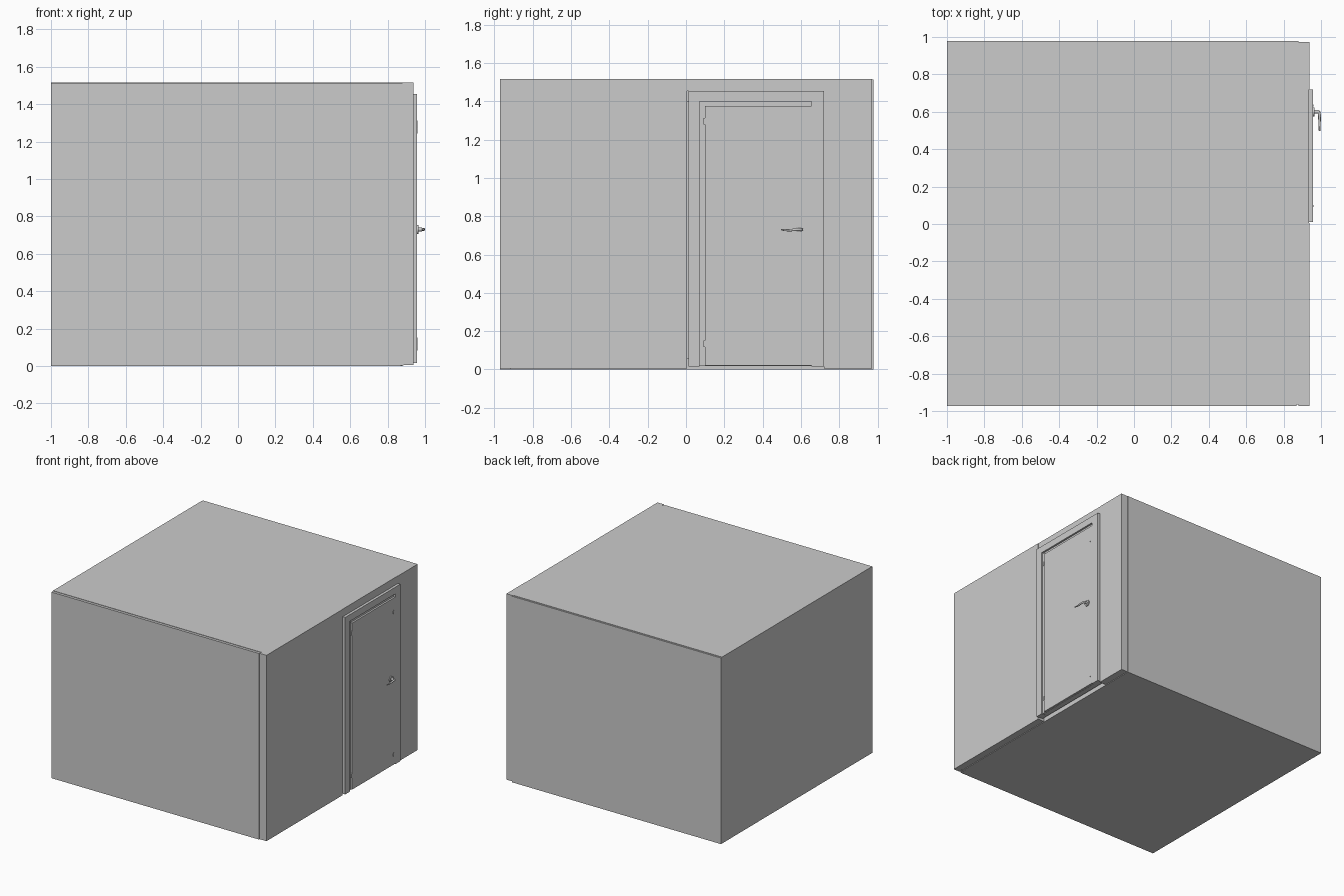
import bpy, bmesh, math
from mathutils import Vector

if "Cube" in bpy.data.objects:
    bpy.data.objects.remove(bpy.data.objects["Cube"])

def material(name, v):
    m = bpy.data.materials.new(name)
    m.diffuse_color = (v, v, v, 1)
    m.use_nodes = True
    m.node_tree.nodes["Principled BSDF"].inputs["Base Color"].default_value = m.diffuse_color
    return m

GREY = material("panel grey", 0.6)

def finish(name, bm):
    bmesh.ops.recalc_face_normals(bm, faces=bm.faces)
    me = bpy.data.meshes.new(name)
    bm.to_mesh(me)
    bm.free()
    me.materials.append(GREY)
    ob = bpy.data.objects.new(name, me)
    bpy.context.collection.objects.link(ob)
    return ob

def box(name, x, y, z):
    bm = bmesh.new()
    bmesh.ops.create_cube(bm, size=1)
    for v in bm.verts:
        v.co = Vector([(r[0] + r[1]) / 2 + c * (r[1] - r[0]) for c, r in zip(v.co, (x, y, z))])
    return finish(name, bm)

def disc(name, x, y, z, ry, rz, n=20):
    # Elliptic cylinder lying along x
    bm = bmesh.new()
    ring = [bm.verts.new((x[0], y + ry * math.cos(2 * math.pi * i / n),
                          z + rz * math.sin(2 * math.pi * i / n))) for i in range(n)]
    f = bm.faces.new(ring)
    top = bmesh.ops.extrude_face_region(bm, geom=[f])["geom"]
    for g in top:
        if isinstance(g, bmesh.types.BMVert):
            g.co.x = x[1]
    ob = finish(name, bm)
    for p in ob.data.polygons:
        p.use_smooth = abs(p.normal.x) < 0.5
    return ob

# Cold room shell
box("floor", (-0.94, 0.88), (-0.92, 0.92), (0, 0.06))
box("roof", (-1, 0.935), (-0.95, 0.965), (1.455, 1.517))
box("left_wall", (-1, -0.94), (-0.95, 0.965), (0, 1.455))
box("front_wall", (-1, 0.87), (-0.972, -0.92), (0, 1.514))
box("back_wall", (-1, 0.88), (0.92, 0.978), (0, 1.514))
box("front_joint", (0.865, 0.885), (-0.965, -0.92), (0.004, 1.514))

# Door side wall: two panels and a recessed lintel
box("right_wall_front", (0.88, 0.937), (-0.972, 0.005), (0.005, 1.517))
box("right_wall_back", (0.88, 0.937), (0.72, 0.972), (0.005, 1.517))
box("lintel", (0.88, 0.925), (0.005, 0.72), (1.40, 1.515))

# Door frame, flush with the leaf on its free side; shadow gap on hinge side and top
X = (0.925, 0.957)
box("frame_hinge_side", X, (0.012, 0.07), (0.015, 1.455))
box("frame_top", X, (0.07, 0.72), (1.40, 1.455))
box("frame_latch_side", X, (0.655, 0.72), (0.015, 1.40))
box("gap_back", (0.90, 0.942), (0.012, 0.72), (0.018, 1.42))
box("gap_step", (0.93, 0.948), (0.07, 0.09), (0.018, 1.395))
box("door_leaf", X, (0.10, 0.655), (0.02, 1.375))

# Hinges and lock covers, low and high
for tag, zh, zl in (("lower", 0.135, 0.10), ("upper", 1.295, 1.26)):
    box(tag + "_hinge", (0.94, 0.959), (0.091, 0.101), (zh - 0.017, zh + 0.017))
    disc(tag + "_lock_cover", (0.955, 0.960), 0.633, zl, 0.006, 0.017)

# Lever handle: rosette, neck and curved lever
disc("handle_rosette", (0.955, 0.964), 0.60, 0.73, 0.024, 0.024, 28)
disc("handle_neck", (0.96, 0.985), 0.60, 0.73, 0.010, 0.010)
cu = bpy.data.curves.new("handle_lever", "CURVE")
cu.dimensions = "3D"
cu.bevel_depth = 0.008
cu.bevel_resolution = 3
cu.use_fill_caps = True
path = [(0.978, 0.604, 0.73), (0.989, 0.598, 0.73), (0.992, 0.58, 0.731),
        (0.992, 0.545, 0.727), (0.992, 0.515, 0.727), (0.992, 0.497, 0.731)]
sp = cu.splines.new("POLY")
sp.points.add(len(path) - 1)
for p, co, r in zip(sp.points, path, (1, 1, 0.95, 0.8, 0.65, 0.5)):
    p.co = (*co, 1)
    p.radius = r
cu.materials.append(GREY)
bpy.context.collection.objects.link(bpy.data.objects.new("handle_lever", cu))
